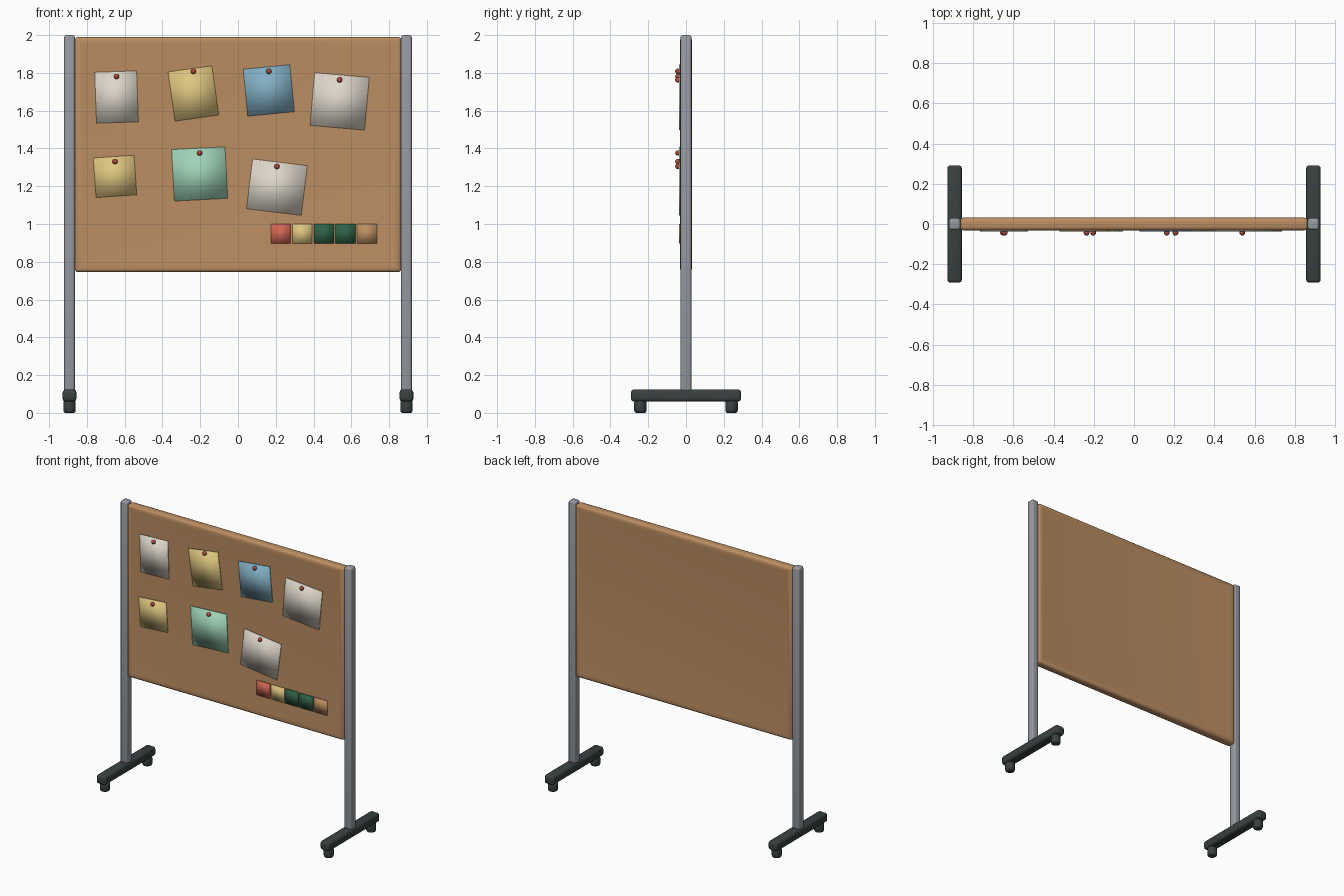
import bpy, bmesh, math
from mathutils import Matrix

if "Cube" in bpy.data.objects:
    bpy.data.objects.remove(bpy.data.objects["Cube"])


def material(name, r, g, b):
    lin = [((c / 255 + 0.055) / 1.055) ** 2.4 for c in (r, g, b)]
    m = bpy.data.materials.new(name)
    m.diffuse_color = (*lin, 1)
    m.use_nodes = True
    m.node_tree.nodes["Principled BSDF"].inputs["Base Color"].default_value = m.diffuse_color
    return m


CORK = material("cork", 188, 142, 98)
STEEL = material("grey_steel", 150, 154, 161)
RUBBER = material("dark_rubber", 57, 65, 64)
WHITE = material("white_paper", 222, 215, 202)
YELLOW = material("yellow_paper", 222, 198, 128)
BLUE = material("blue_paper", 130, 175, 196)
MINT = material("mint_paper", 160, 212, 184)
PIN = material("red_pin", 172, 74, 60)
RED = material("red_card", 208, 102, 84)
GREEN = material("green_card", 46, 96, 70)


def finish(bm, name, mat, loc=(0, 0, 0), tilt=0):
    for f in bm.faces:
        f.smooth = True
    me = bpy.data.meshes.new(name)
    bm.to_mesh(me)
    bm.free()
    me.materials.append(mat)
    ob = bpy.data.objects.new(name, me)
    ob.location = loc
    ob.rotation_euler.y = -math.radians(tilt)
    bpy.context.collection.objects.link(ob)
    return ob


def box_mesh(size, bevel=0, segments=2):
    bm = bmesh.new()
    bmesh.ops.create_cube(bm, size=1, matrix=Matrix.Diagonal((*size, 1)))
    if bevel:
        bmesh.ops.bevel(bm, geom=bm.edges[:], offset=bevel, segments=segments,
                        profile=0.5, affect='EDGES')
    return bm


def caster_mesh():
    bm = bmesh.new()
    bmesh.ops.create_cone(bm, cap_ends=True, segments=20, radius1=0.033,
                          radius2=0.033, depth=0.066)
    rims = [e for e in bm.edges if abs(e.verts[0].co.z - e.verts[1].co.z) < 1e-4]
    bmesh.ops.bevel(bm, geom=rims, offset=0.012, segments=2, profile=0.5,
                    affect='EDGES')
    return bm


# cork board with a rounded rim and a slightly sunken panel on both sides
bm = box_mesh((1.73, 0.063, 1.245), 0.018, 3)
bm.normal_update()
panels = [f for f in bm.faces if abs(f.normal.y) > 0.99 and f.calc_area() > 1]
bmesh.ops.inset_individual(bm, faces=panels, thickness=0.027, depth=-0.002)
finish(bm, "cork_board", CORK, (0, 0, 1.3675))

# posts, feet and casters on both sides
for s, side in ((-1, "left"), (1, "right")):
    x = s * 0.892
    finish(box_mesh((0.057, 0.058, 1.9), 0.013, 3), side + "_post", STEEL, (x, 0, 1.05))
    finish(box_mesh((0.073, 0.583, 0.064), 0.016, 3), side + "_foot", RUBBER, (x, 0, 0.092))
    for t, end in ((-1, "front"), (1, "back")):
        finish(caster_mesh(), f"{side}_{end}_caster", RUBBER, (x, t * 0.241, 0.033))

# pinned notes: x, z, width, height, tilt in degrees, pin height, colour
notes = [
    (-0.643, 1.672, 0.222, 0.270, 2, 1.781, WHITE),
    (-0.236, 1.691, 0.234, 0.263, 8, 1.808, YELLOW),
    (0.163, 1.707, 0.248, 0.250, 5.5, 1.808, BLUE),
    (0.538, 1.649, 0.290, 0.280, -5, 1.763, WHITE),
    (-0.651, 1.252, 0.216, 0.210, 4, 1.331, YELLOW),
    (-0.203, 1.265, 0.283, 0.273, 3, 1.376, MINT),
    (0.206, 1.195, 0.292, 0.265, -7, 1.305, WHITE),
]
for i, (x, z, w, h, tilt, pin_z, mat) in enumerate(notes, 1):
    finish(box_mesh((w, 0.008, h)), f"note_{i}", mat, (x, -0.0325, z), tilt)
    bm = bmesh.new()
    bmesh.ops.create_uvsphere(bm, u_segments=14, v_segments=10, radius=0.0145)
    finish(bm, f"pin_{i}", PIN, (x, -0.043, pin_z))

# row of small cards
for i, mat in enumerate((RED, YELLOW, GREEN, GREEN, CORK)):
    finish(box_mesh((0.105, 0.008, 0.104)), f"card_{i + 1}", mat,
           (0.226 + 0.1143 * i, -0.0325, 0.948))
